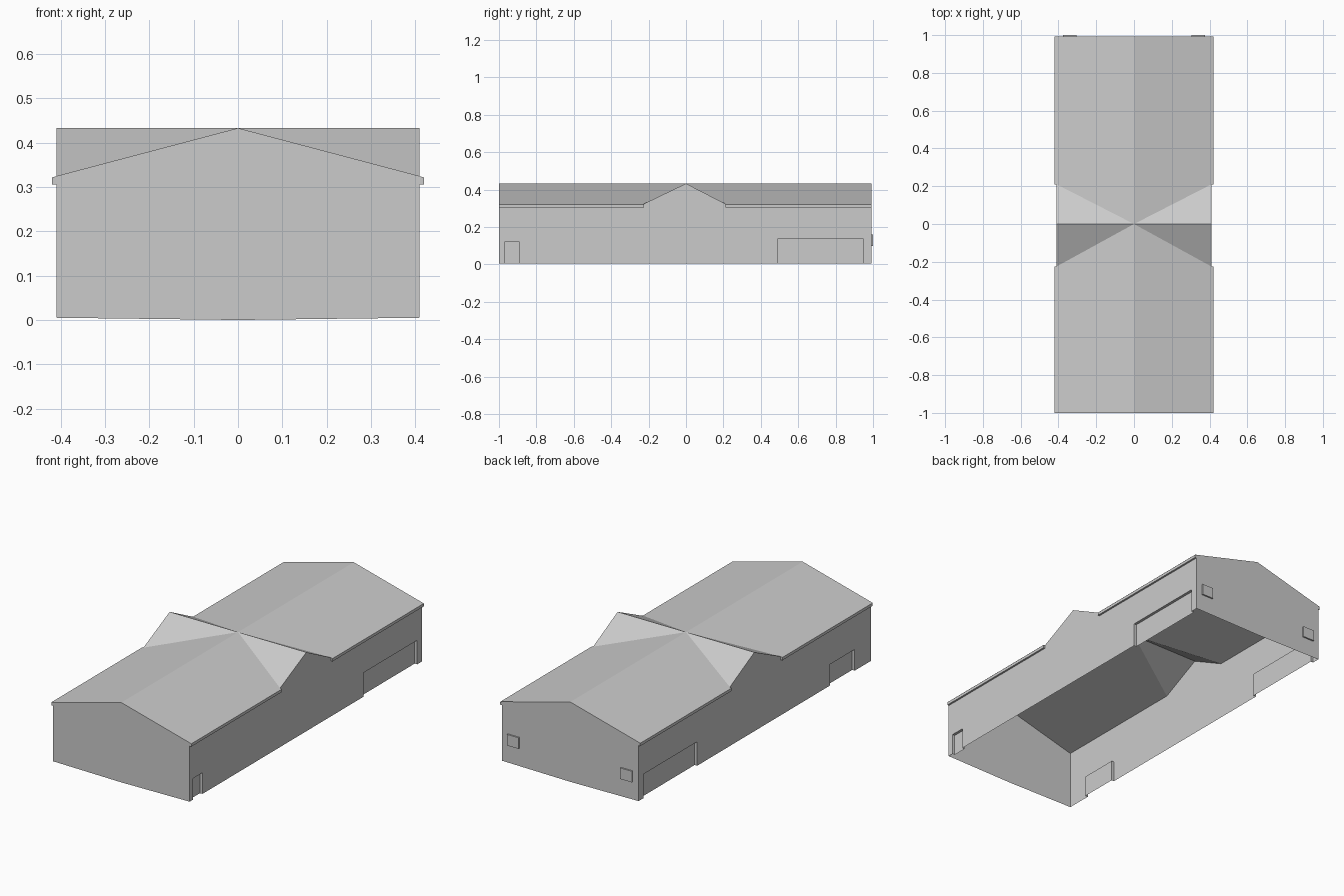
import bpy
import bmesh

cube = bpy.data.objects.get("Cube")
if cube:
    bpy.data.objects.remove(cube, do_unlink=True)

# One plain grey for the whole building
grey = bpy.data.materials.new("light_grey")
grey.use_nodes = True
grey.diffuse_color = (0.6, 0.6, 0.6, 1)
grey.node_tree.nodes["Principled BSDF"].inputs["Base Color"].default_value = (0.6, 0.6, 0.6, 1)

# Main dimensions
FRONT, BACK = -1.0, 0.992
WALL, EAVE = 0.41, 0.42
BASE, FASCIA, EAVE_Z, RIDGE = 0.005, 0.306, 0.322, 0.433
VALLEYS = {FRONT: -0.225, BACK: 0.21}
WALL_TOP = RIDGE - (RIDGE - EAVE_Z) * WALL / EAVE
RECESS = 0.015


def make(name, polygons, solid=False):
    """Object from a list of polygons, welded where they meet."""
    bm = bmesh.new()
    for points in polygons:
        bm.faces.new([bm.verts.new(p) for p in points])
    bmesh.ops.remove_doubles(bm, verts=bm.verts, dist=0.0001)
    if solid:
        bmesh.ops.recalc_face_normals(bm, faces=bm.faces)
    mesh = bpy.data.meshes.new(name)
    bm.to_mesh(mesh)
    bm.free()
    mesh.materials.append(grey)
    obj = bpy.data.objects.new(name, mesh)
    bpy.context.scene.collection.objects.link(obj)
    return obj


def facing(points, axis, sign):
    """Order a polygon so that its normal points along sign * axis."""
    area = 0
    u, v = (axis + 1) % 3, (axis + 2) % 3
    for p, q in zip(points, points[1:] + points[:1]):
        area += p[u] * q[v] - q[u] * p[v]
    return points if area * sign > 0 else points[::-1]


def prism(name, profile, y0, y1):
    """Closed solid from an x-z profile run along y."""
    near = [(x, y0, z) for x, z in profile]
    far = [(x, y1, z) for x, z in profile]
    n = len(profile)
    sides = [[near[i], near[(i + 1) % n], far[(i + 1) % n], far[i]] for i in range(n)]
    return make(name, [near, far] + sides, solid=True)


# Roof: long gable crossed by a short gable of the same height
roof = []
for s in (-1, 1):
    for end, valley in VALLEYS.items():
        corner = (s * WALL, valley, WALL_TOP)
        roof.append(facing([(0, end, RIDGE), (0, 0, RIDGE), corner,
                            (s * EAVE, valley, EAVE_Z), (s * EAVE, end, EAVE_Z)], 2, 1))
        roof.append(facing([(0, 0, RIDGE), (s * WALL, 0, RIDGE), corner], 2, 1))
make("roof", roof)

# Eave boards under the long roof edges
for side, s in (("right", -1), ("left", 1)):
    for place, end in (("front", FRONT), ("back", BACK)):
        prism(f"{side}_{place}_eave",
              [(s * WALL, FASCIA), (s * EAVE, FASCIA),
               (s * EAVE, EAVE_Z - 0.0005), (s * WALL, WALL_TOP - 0.0005)],
              end, VALLEYS[end])

# End walls, with the base dipping slightly at the middle
for name, y, sign in (("front_wall", FRONT, -1), ("back_wall", BACK, 1)):
    outline = [(-WALL, y, BASE), (0, y, 0), (WALL, y, BASE),
               (WALL, y, WALL_TOP), (0, y, RIDGE), (-WALL, y, WALL_TOP)]
    make(name, [facing(outline, 1, sign)])

# Side walls with recessed doors: (start, end, height)
garage = (0.49, 0.95, 0.135)
doors = {"left": [(-0.97, -0.89, 0.12), garage],
         "right": [(-0.86, -0.65, 0.12), garage]}
for side, s in (("right", -1), ("left", 1)):
    x, inner = s * WALL, s * (WALL - RECESS)
    outline = [(FRONT, BASE)]
    for i, (a, b, top) in enumerate(doors[side]):
        notch = [(a, BASE), (a, top), (b, top), (b, BASE)]
        outline += notch
        make(f"{side}_door_{i + 1}", [facing([(inner, y, z) for y, z in notch], 0, s)])
        # Jambs and lintel
        frame = []
        for (ya, za), (yb, zb) in zip(notch, notch[1:]):
            quad = [(x, ya, za), (x, yb, zb), (inner, yb, zb), (inner, ya, za)]
            frame.append(quad if s < 0 else quad[::-1])
        make(f"{side}_door_frame_{i + 1}", frame)
    outline += [(BACK, BASE), (BACK, WALL_TOP), (VALLEYS[BACK], WALL_TOP),
                (0, RIDGE), (VALLEYS[FRONT], WALL_TOP), (FRONT, WALL_TOP)]
    make(f"{side}_wall", [facing([(x, y, z) for y, z in outline], 0, s)])

# Small panels standing proud of the back wall
for side, s in (("right", -1), ("left", 1)):
    prism(f"{side}_back_panel",
          [(s * 0.305, 0.1), (s * 0.375, 0.1), (s * 0.375, 0.16), (s * 0.305, 0.16)],
          BACK - 0.002, 1.0)
